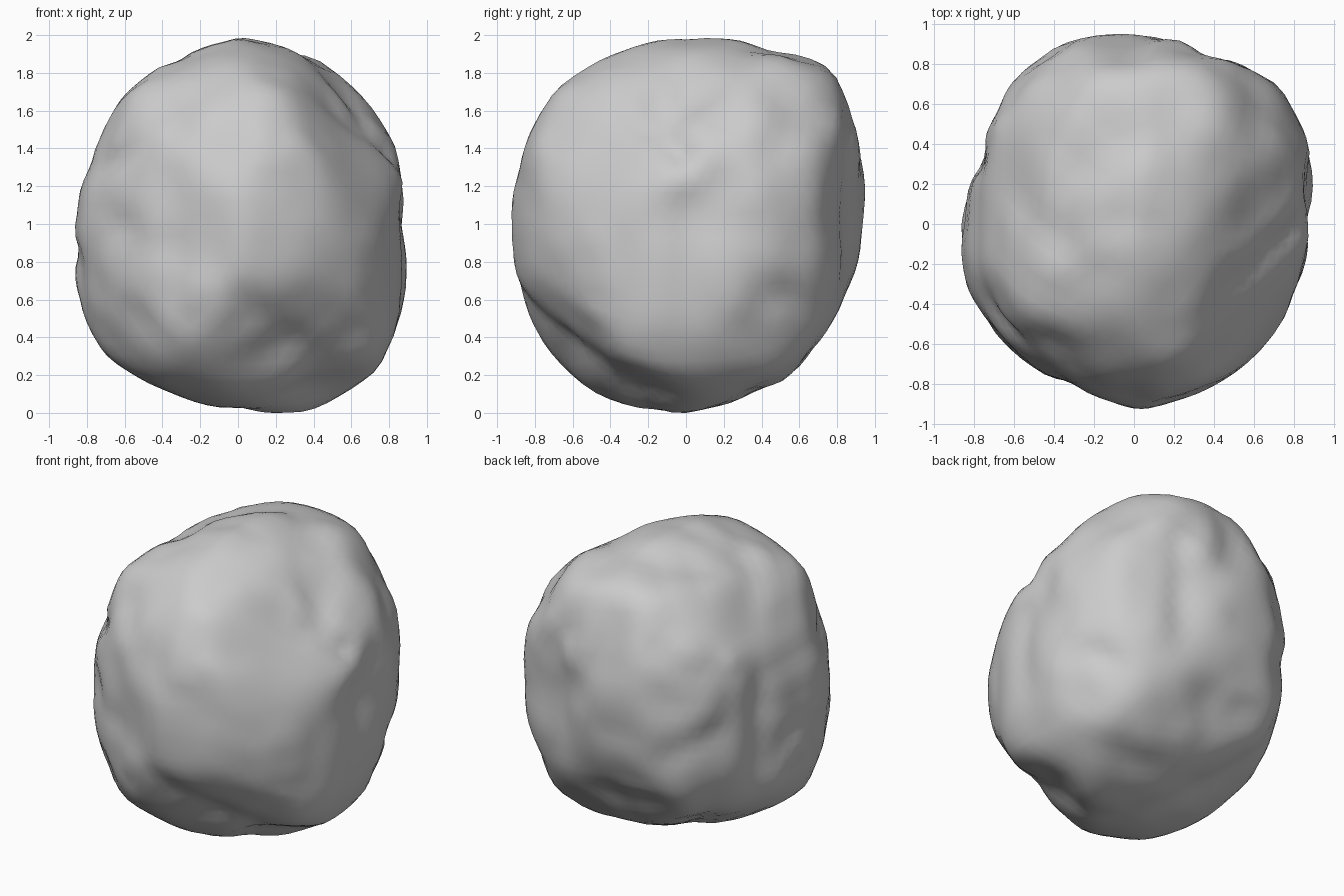
import bpy, bmesh, math
from mathutils import Vector

if "Cube" in bpy.data.objects:
    bpy.data.objects.remove(bpy.data.objects["Cube"])

STEPS = 16
BINS = 48
S = 163.5   # scale of the angled outlines


def outline(az, el, radii, scale=1.0):
    """One outline seen from azimuth az / elevation el, radii counter-clockwise from the right."""
    a, e = math.radians(az), math.radians(el)
    right = Vector((-math.sin(a), math.cos(a), 0))
    back = Vector((math.cos(a) * math.cos(e), math.sin(a) * math.cos(e), math.sin(e)))
    return right, back.cross(right), [r / scale for r in radii]


# Outlines of the boulder: front, right, top, then the three angled ones
outlines = [
    outline(-90, 0, (.87, .925, .965, .96, 1.0, .93, .90, .85,
                     .87, .935, .985, .96, .965, 1.05, 1.065, .96)),
    outline(0, 0, (.94, 1.018, 1.12, 1.03, .99, .985, .995, .95,
                   .94, .945, .99, 1.0, 1.0, .95, .93, .925)),
    outline(-90, 90, (.88, .96, 1.0, .93, .945, .965, .92, .835,
                      .85, .89, .88, .865, .91, .905, .90, .875)),
    outline(-45, 30, (163, 171, 184, 185, 164, 151, 158, 145,
                      142, 155, 166, 167, 159, 172, 173, 163), S),
    outline(135, 30, (142, 148, 156, 163, 154, 152, 161, 168,
                      162, 164, 168, 159, 149, 155, 164, 151), S),
    outline(45, -30, (151, 162, 176, 187, 181, 150, 138, 139,
                      145, 150, 147, 161, 166, 161, 156, 152), S),
]

# Worn hollows: direction, depth, spread
hollows = [((.6, -.55, .58), .05, .12), ((.8, -.05, .5), .03, .02),
           ((-.6, .6, .55), .03, .04), ((.42, .9, -.02), .03, .03)]


def polar(p, view):
    """Angle (0..1) and distance of p in a view."""
    x, y = p.dot(view[0]), p.dot(view[1])
    return math.atan2(y, x) / math.tau % 1.0, math.hypot(x, y)


def target(t, radii):
    i = int(t * STEPS)
    f = t * STEPS - i
    return radii[i % STEPS] * (1 - f) + radii[(i + 1) % STEPS] * f


def radius(d):
    """Largest distance along d inside every outline, with the corners eased."""
    best = 1.2
    for view in outlines:
        t, flat = polar(d, view)
        if flat > 0.2:
            best = min(best, target(t, view[2]) / flat)
    return best if best < .93 else .93 + .65 * (best - .93)


# Boulder: sphere carved to the outlines, then worn smooth
bm = bmesh.new()
bmesh.ops.create_icosphere(bm, subdivisions=5, radius=1)
verts = bm.verts[:]
bm.verts.index_update()
near = [[e.other_vert(v).index for e in v.link_edges] for v in verts]
for v in verts:
    d = v.co.normalized()
    v.co = d * radius(d)
for _ in range(7):
    bmesh.ops.smooth_vert(bm, verts=verts, factor=0.5,
                          use_axis_x=True, use_axis_y=True, use_axis_z=True)
for v in verts:
    d = v.co.normalized()
    for axis, depth, spread in hollows:
        v.co *= 1 - depth * math.exp(-(1 - d.dot(Vector(axis).normalized())) / spread)

# Pull the rim of each view back onto its outline
for _ in range(14):
    push = [0.0] * len(verts)
    total = [0.0] * len(verts)
    for view in outlines:
        pol = [polar(v.co, view) for v in verts]
        rim = [0.01] * BINS
        for t, flat in pol:
            b = int(t * BINS) % BINS
            rim[b] = max(rim[b], flat)
        for k, (t, flat) in enumerate(pol):
            r = rim[int(t * BINS) % BINS]
            w = max(0.0, (flat / r - .9) / .1) ** 2
            push[k] += w * (target(t, view[2]) / r - 1)
            total[k] += w
    push = [p / max(.6, w) for p, w in zip(push, total)]
    for _ in range(4):
        push = [.5 * push[k] + .5 * sum(push[j] for j in n) / len(n) for k, n in enumerate(near)]
    for k, v in enumerate(verts):
        v.co *= 1 + push[k]

# Stand on the ground
low = min(v.co.z for v in verts)
for v in verts:
    v.co.z -= low
for f in bm.faces:
    f.smooth = True

mesh = bpy.data.meshes.new("boulder")
bm.to_mesh(mesh)
bm.free()
boulder = bpy.data.objects.new("boulder", mesh)
bpy.context.collection.objects.link(boulder)
